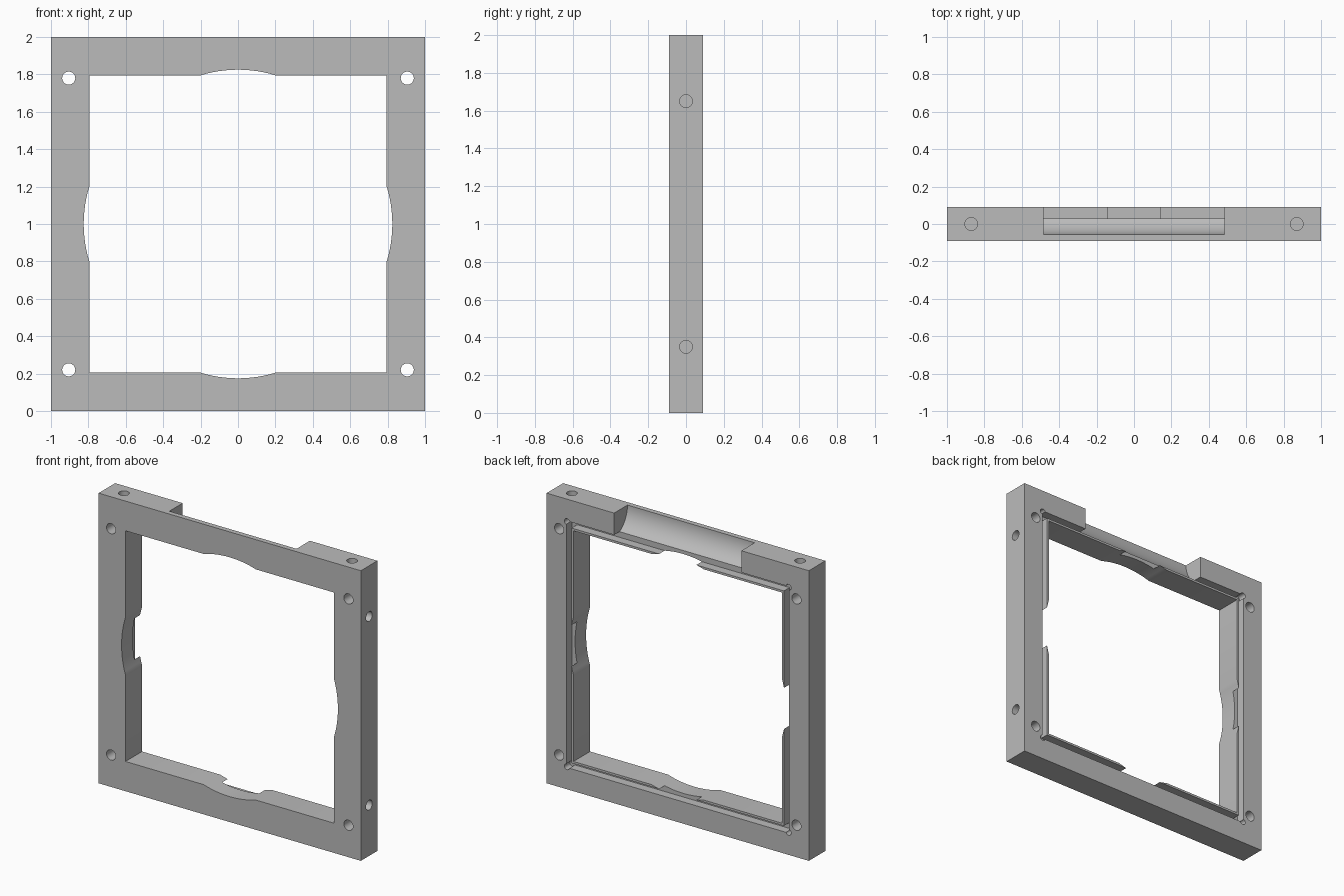
import bpy, bmesh
from math import sin, cos, pi, asin, atan2, hypot
from mathutils import Matrix, Vector

cube = bpy.data.objects.get("Cube")
if cube:
    bpy.data.objects.remove(cube, do_unlink=True)

HALF, DEPTH = 1.0, 0.09          # frame half size and half thickness
OPEN, BULGE = 0.795, 0.825       # opening half size, and at the finger reliefs
LIP, GROOVE, FLOOR = 0.81, 0.85, 0.03   # rear groove: inner, outer, floor
MID = 1.0                        # height of the frame's centre

grey = bpy.data.materials.new("plain grey")
grey.use_nodes = True
grey.diffuse_color = (0.5, 0.5, 0.5, 1)
grey.node_tree.nodes["Principled BSDF"].inputs["Base Color"].default_value = (0.5, 0.5, 0.5, 1)


def prism(name, points, axis, lo, hi):
    """Extrude a 2D outline along an axis from lo to hi."""
    place = {"x": lambda u, v, t: (t, u, v),
             "y": lambda u, v, t: (u, t, v),
             "z": lambda u, v, t: (u, v, t)}[axis]
    bm = bmesh.new()
    ends = [[bm.verts.new(place(u, v, t)) for u, v in points] for t in (lo, hi)]
    bm.faces.new(ends[0])
    bm.faces.new(ends[1])
    n = len(points)
    for i in range(n):
        j = (i + 1) % n
        bm.faces.new((ends[0][i], ends[0][j], ends[1][j], ends[1][i]))
    bmesh.ops.recalc_face_normals(bm, faces=bm.faces)
    mesh = bpy.data.meshes.new(name)
    bm.to_mesh(mesh)
    bm.free()
    mesh.materials.append(grey)
    obj = bpy.data.objects.new(name, mesh)
    bpy.context.collection.objects.link(obj)
    return obj


def rect(u0, v0, u1, v1):
    return [(u0, v0), (u1, v0), (u1, v1), (u0, v1)]


def circle(u, v, r, n=32):
    return [(u + r * cos(2 * pi * i / n), v + r * sin(2 * pi * i / n)) for i in range(n)]


# Solid square plate
frame = prism("frame", rect(-HALF, 0, HALF, 2 * HALF), "y", -DEPTH, DEPTH)
bpy.context.view_layer.objects.active = frame
frame.select_set(True)


def cut(points, axis, lo, hi):
    cutter = prism("cutter", points, axis, lo, hi)
    cutter.hide_render = True
    mod = frame.modifiers.new("cut", "BOOLEAN")
    mod.operation, mod.solver, mod.object = "DIFFERENCE", "EXACT", cutter
    bpy.ops.object.modifier_apply(modifier=mod.name)
    bpy.data.objects.remove(cutter, do_unlink=True)


# Rear groove around the opening, with round corner reliefs
for k in range(4):
    turn = Matrix.Rotation(k * pi / 2, 2)
    a = turn @ Vector((-GROOVE, LIP))
    b = turn @ Vector((GROOVE, GROOVE))
    cut(rect(min(a.x, b.x), MID + min(a.y, b.y), max(a.x, b.x), MID + max(a.y, b.y)),
        "y", FLOOR, DEPTH + 0.1)
for sx in (-1, 1):
    for sz in (-1, 1):
        cut(circle(sx * 0.845, MID + sz * 0.845, 0.02, 20), "y", FLOOR, DEPTH + 0.1)

# Square opening with a shallow arc in the middle of each side
radius = (0.2 ** 2 + (BULGE - OPEN) ** 2) / (2 * (BULGE - OPEN))
span = asin(0.2 / radius)
side = [Vector((-OPEN, OPEN))]
for i in range(17):
    t = span * (i / 8 - 1)
    side.append(Vector((radius * sin(t), BULGE - radius + radius * cos(t))))
opening = []
for k in range(4):
    turn = Matrix.Rotation(-k * pi / 2, 2)
    opening += [(p.x, p.y + MID) for p in (turn @ q for q in side)]
cut(opening, "y", -0.3, 0.3)

# Concave scoop in the top rail, open to the rear and into the groove
cy, cz, r = 0.12, 2.0, 0.175
end = atan2(MID + GROOVE - 0.001 - cz, FLOOR - cy)
r_end = hypot(FLOOR - cy, MID + GROOVE - 0.001 - cz)
scoop = [(cy - r, 2.1)]
for i in range(17):
    t = -pi + (end + pi) * i / 16
    rr = r + (r_end - r) * i / 16
    scoop.append((cy + rr * cos(t), cz + rr * sin(t)))
scoop += [(0.2, scoop[-1][1]), (0.2, 2.1)]
cut(scoop, "x", -0.485, 0.485)

# Through holes in the corners
for x in (-0.905, 0.905):
    for z in (0.22, 1.78):
        cut(circle(x, z, 0.035), "y", -0.3, 0.3)

# Blind holes in the left side and the top
for z in (0.35, 1.65):
    cut(circle(0, z, 0.034), "x", 0.9, 1.1)
for x in (-0.87, 0.87):
    cut(circle(x, 0, 0.034), "z", 1.9, 2.1)

bpy.ops.object.shade_smooth_by_angle(angle=0.5)
